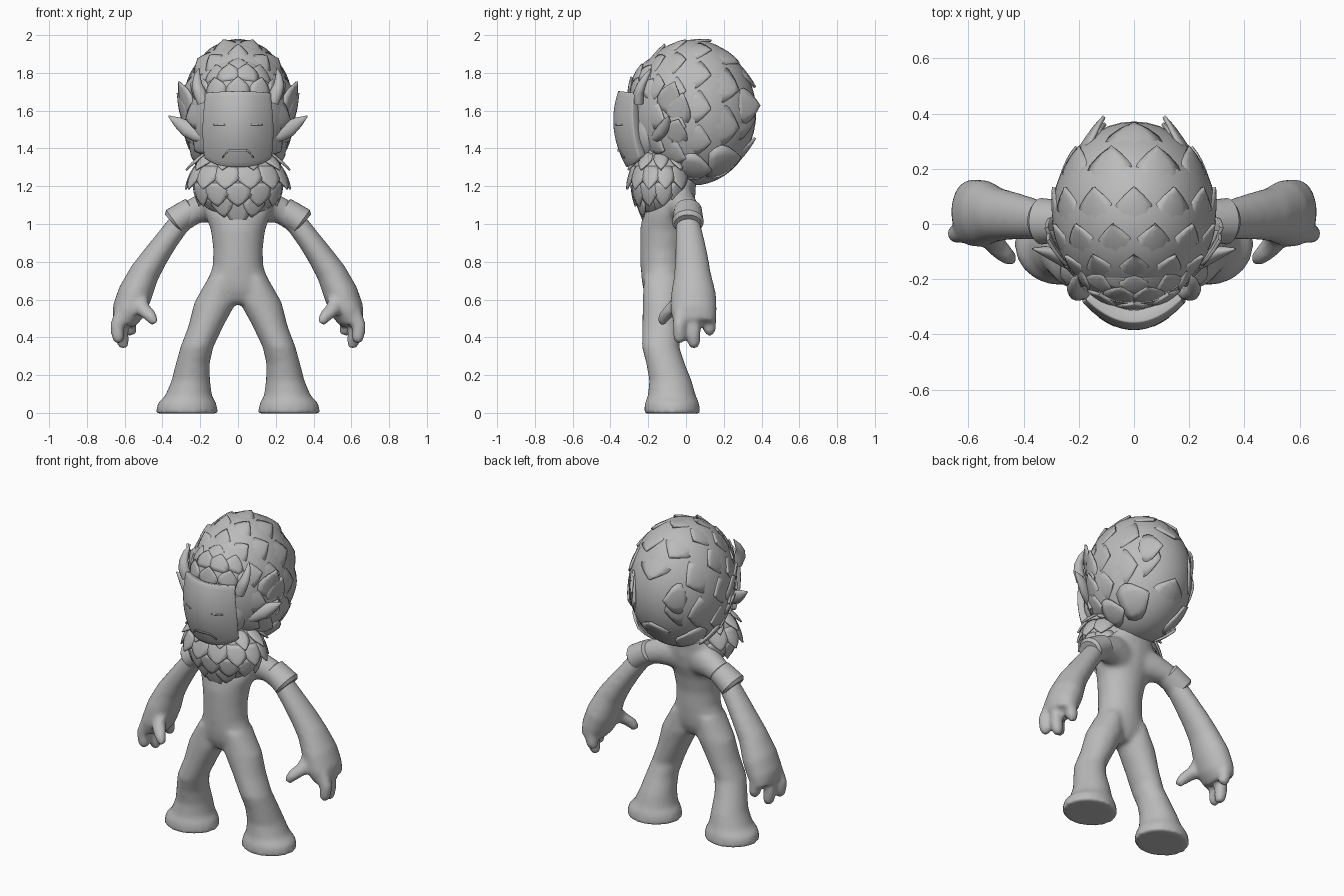
import bpy, bmesh, math
from mathutils import Vector

if "Cube" in bpy.data.objects:
    bpy.data.objects.remove(bpy.data.objects["Cube"])

grey = bpy.data.materials.new("plain grey")
grey.diffuse_color = (0.5, 0.5, 0.5, 1)
grey.use_nodes = True
grey.node_tree.nodes["Principled BSDF"].inputs["Base Color"].default_value = grey.diffuse_color


def finish(name, bm, angle=40):
    bmesh.ops.recalc_face_normals(bm, faces=bm.faces)
    me = bpy.data.meshes.new(name)
    bm.to_mesh(me)
    bm.free()
    me.materials.append(grey)
    ob = bpy.data.objects.new(name, me)
    bpy.context.collection.objects.link(ob)
    bpy.ops.object.select_all(action='DESELECT')
    ob.select_set(True)
    bpy.context.view_layer.objects.active = ob
    bpy.ops.object.shade_smooth_by_angle(angle=math.radians(angle))
    return ob


def loft(bm, rings, side=1, upright=False, n=20):
    """Elliptical rings (x, y, z, half width in the xz plane, half depth in y)."""
    pts = [Vector(r[:3]) for r in rings]
    loops = []
    for i, r in enumerate(rings):
        t = pts[min(i + 1, len(pts) - 1)] - pts[max(i - 1, 0)]
        across = Vector((1, 0, 0)) if upright else Vector((-t.z, 0, t.x)).normalized()
        loop = []
        for k in range(n):
            a = 2 * math.pi * k / n
            p = pts[i] + across * (r[3] * math.cos(a)) + Vector((0, r[4] * math.sin(a), 0))
            loop.append(bm.verts.new((p.x * side, p.y, p.z)))
        loops.append(loop)
    for a, b in zip(loops, loops[1:]):
        for k in range(n):
            bm.faces.new((a[k], a[(k + 1) % n], b[(k + 1) % n], b[k]))
    bm.faces.new(loops[0])
    bm.faces.new(loops[-1])


def ellipsoid(name, centre, radii):
    bm = bmesh.new()
    bmesh.ops.create_uvsphere(bm, u_segments=40, v_segments=24, radius=1)
    for v in bm.verts:
        v.co = Vector([c + r * k for c, r, k in zip(centre, radii, v.co)])
    return finish(name, bm)


def feather(bm, centre, radii, d, flow, length, width, lift, root=.965):
    """Pointed leaf wrapped on an ellipsoid, tip raised off the surface."""
    d = d.normalized()
    f = (flow - d * flow.dot(d)).normalized()
    s = d.cross(f)
    rows = []
    for i, w in enumerate((.7, .95, 1.0, .82, .46, .04)):
        u = i / 5
        row = []
        for j in range(5):
            t = j / 2 - 1
            q = (d + f * (length * u) + s * (t * w * width / 2)).normalized()
            q *= root + lift * u ** 1.3 + 0.02 * (1 - t * t) * (1 - 0.5 * u)
            row.append(bm.verts.new([c + r * k for c, r, k in zip(centre, radii, q)]))
        rows.append(row)
    for a, b in zip(rows, rows[1:]):
        for j in range(4):
            bm.faces.new((a[j], a[j + 1], b[j + 1], b[j]))


def thicken(ob, amount):
    m = ob.modifiers.new("thickness", 'SOLIDIFY')
    m.thickness = amount
    m.offset = -1


# Body: torso, legs, arms and hands fused into one smooth skin
bm = bmesh.new()
loft(bm, [(0, -.125, .575, .05, .06), (0, -.125, .60, .12, .08), (0, -.125, .645, .165, .10),
          (0, -.125, .70, .16, .11), (0, -.125, .78, .134, .116), (0, -.125, .87, .132, .118),
          (0, -.115, .97, .145, .128), (0, -.095, 1.05, .175, .135), (0, -.07, 1.12, .195, .12),
          (0, -.05, 1.18, .18, .10), (0, -.04, 1.24, .14, .10), (0, -.04, 1.34, .11, .09)], upright=True)
for s in (1, -1):
    # leg and flared foot
    loft(bm, [(.085, -.125, .72, .07, .10), (.12, -.125, .585, .112, .105), (.17, -.13, .46, .093, .102),
              (.217, -.135, .35, .088, .10), (.24, -.108, .26, .09, .103), (.25, -.082, .17, .103, .113),
              (.262, -.075, .09, .125, .128), (.27, -.074, .05, .157, .145), (.27, -.073, -.004, .166, .15)],
         s, True)
    # arm and palm
    loft(bm, [(.04, -.06, 1.10, .12, .10), (.14, -.025, 1.095, .092, .085), (.23, .0, 1.07, .07, .07),
              (.305, .01, 1.01, .06, .064), (.373, .02, .92, .062, .077), (.44, .03, .825, .07, .088),
              (.495, .035, .74, .08, .097), (.545, .04, .63, .092, .12), (.58, .04, .54, .088, .124),
              (.605, .045, .475, .062, .11)], s)
    # fingers: y, tip x, tip z
    for y, x, z in ((-.035, .63, .37), (.042, .605, .342), (.125, .565, .41)):
        loft(bm, [(.605, y * .9, .53, .05, .038), (x + .012, y, z + .09, .038, .037),
                  (x + .005, y, z + .03, .036, .035), (x - .005, y, z, .022, .022)], s, n=12)
    # thumb
    loft(bm, [(.53, -.01, .61, .055, .06), (.505, -.07, .55, .042, .05),
              (.465, -.11, .515, .036, .038), (.438, -.128, .472, .024, .024)], s, n=12)
body = finish("body", bm)
m = body.modifiers.new("fuse", 'REMESH')
m.mode = 'VOXEL'
m.voxel_size = 0.012
m.use_smooth_shade = True
m = body.modifiers.new("soften", 'SMOOTH')
m.factor = 0.5
m.iterations = 12

# Arm cuffs
for s, label in ((1, "left"), (-1, "right")):
    bm = bmesh.new()
    loft(bm, [(.235, .01, 1.08, .055, .06), (.242, .01, 1.075, .068, .074), (.285, .01, 1.047, .072, .078),
              (.335, .01, 1.012, .077, .084), (.345, .01, 1.003, .062, .07)], s, n=28)
    finish(label + "_cuff", bm)

# Head of hair: smooth core with pointed feathers sweeping from the face to the back
HC, HR = (0, .035, 1.59), (.30, .34, .39)
ellipsoid("hair_core", HC, [r * .99 for r in HR])
bm = bmesh.new()
back = Vector((0, 1, -.15))
#         polar angle, count, length, width, lift
for row, (deg, n, ln, wd, lift) in enumerate(((42, 12, .42, .44, .065), (60, 13, .45, .5, .065),
                                              (80, 13, .5, .55, .065), (104, 9, .6, .7, .07),
                                              (134, 4, .5, .8, .08))):
    th = math.radians(deg)
    for k in range(n):
        a = 2 * math.pi * (k + .5 * (row % 2)) / n
        d = Vector((math.sin(th) * math.sin(a), -math.cos(th), math.sin(th) * math.cos(a)))
        if d.z > -.75:
            feather(bm, HC, HR, d, back, ln, wd, lift, .96)
for s in (1, -1):
    # side tufts standing away from the head
    for x, y, z, ln, lift in ((.95, -.45, -.02, .45, .2), (.95, -.3, -.15, .45, .15), (.9, -.35, -.45, .4, .1)):
        feather(bm, HC, HR, Vector((s * x, y, z)), Vector((s * .2, .4, 1)), ln, .45, lift)
    # pair of points at the back
    feather(bm, HC, HR, Vector((s * .72, .75, .1)), Vector((-s, 1, 0)), .45, .5, .15)
thicken(finish("hair_feathers", bm), .012)

# Forehead hair rising behind the mask
FC, FR = (0, -.15, 1.65), (.215, .165, .225)
ellipsoid("forehead_core", FC, [r * .97 for r in FR])
bm = bmesh.new()
for el, n in ((5, 5), (30, 4), (50, 3)):
    e = math.radians(el)
    for k in range(n):
        a = math.radians(34 * (k - (n - 1) / 2))
        d = Vector((math.cos(e) * math.sin(a), -math.cos(e) * math.cos(a), math.sin(e)))
        feather(bm, FC, FR, d, Vector((0, .5, 1)), .55, .65, .07)
thicken(finish("forehead_feathers", bm), .01)

# Neck ruff: downward feathers around the front and sides
RC, RR = (0, -.13, 1.25), (.25, .17, .19)
ellipsoid("ruff_core", RC, [r * .97 for r in RR])
bm = bmesh.new()
for row, (el, n, ln, lift) in enumerate(((45, 8, .7, .16), (18, 9, .7, .21),
                                         (-10, 9, .7, .20), (-34, 7, .75, .18))):
    e = math.radians(el)
    for k in range(n + row % 2):
        a = math.radians(-125 + 250 * k / (n - 1 + row % 2))
        d = Vector((math.cos(e) * math.sin(a), -math.cos(e) * math.cos(a), math.sin(e)))
        feather(bm, RC, RR, d, Vector((0, 0, -1)), ln, .7 * math.cos(e), lift)
for x, ln, lift in ((0, .7, .5), (-.4, .5, .28), (.4, .5, .28)):
    feather(bm, RC, RR, Vector((x, -.75, -.6)), Vector((0, 0, -1)), ln, .5, lift)
thicken(finish("ruff_feathers", bm), .01)


# Face mask: curved plate with rounded lower corners
def mask_point(x, z, off=0.0):
    lean = .025 * max(0, (z - 1.55) / .15) ** 2 + .07 * max(0, (1.55 - z) / .25) ** 2
    return Vector((x, -.385 + 2.9 * x * x + lean - off, z))


def mask_patch(bm, x0, x1, low, high, nx, nz, off=0.0, widths=None):
    grid = []
    for j in range(nz + 1):
        v = j / nz
        row = []
        for i in range(nx + 1):
            x = x0 + (x1 - x0) * i / nx
            w = widths(v) if widths else 1
            row.append(bm.verts.new(mask_point(x * w, low(x) + (high(x) - low(x)) * v, off)))
        grid.append(row)
    for a, b in zip(grid, grid[1:]):
        for i in range(nx):
            bm.faces.new((a[i], a[i + 1], b[i + 1], b[i]))


bm = bmesh.new()
mask_patch(bm, -.19, .19, lambda x: 1.30 + .05 * abs(x / .19) ** 3, lambda x: 1.705 - .01 * (x / .19) ** 2,
           20, 14, widths=lambda v: .93 + .07 * math.sin(math.pi * min(1, v + .08)))
mask = finish("face_mask", bm)
thicken(mask, .05)
b = mask.modifiers.new("rounding", 'BEVEL')
b.width = .006
b.segments = 2
ellipsoid("face", (0, -.19, 1.49), (.19, .12, .18))

# Eye slits and downturned mouth as thin plates on the mask
bm = bmesh.new()
for s in (1, -1):
    mask_patch(bm, s * .07, s * .13, lambda x: 1.522, lambda x: 1.53, 4, 1, .002)
thicken(finish("eye_slits", bm), .005)
bm = bmesh.new()
drop = lambda x: .035 * max(0, (abs(x) - .05) / .03)
mask_patch(bm, -.08, .08, lambda x: 1.385 - drop(x), lambda x: 1.395 - drop(x), 12, 1, .002)
thicken(finish("mouth", bm), .005)

# Horns and pointed ears
for s, label in ((1, "left"), (-1, "right")):
    bm = bmesh.new()
    loft(bm, [(.185, -.25, 1.64, .03, .025), (.205, -.25, 1.70, .034, .028), (.217, -.235, 1.74, .027, .025),
              (.216, -.21, 1.785, .017, .018), (.206, -.185, 1.825, .003, .003)], s, n=14)
    finish(label + "_horn", bm, 60)
    bm = bmesh.new()
    loft(bm, [(.17, -.17, 1.455, .025, .025), (.22, -.145, 1.475, .04, .03), (.27, -.12, 1.505, .043, .028),
              (.32, -.10, 1.54, .028, .02), (.368, -.09, 1.572, .003, .003)], s, n=14)
    finish(label + "_ear", bm, 60)
